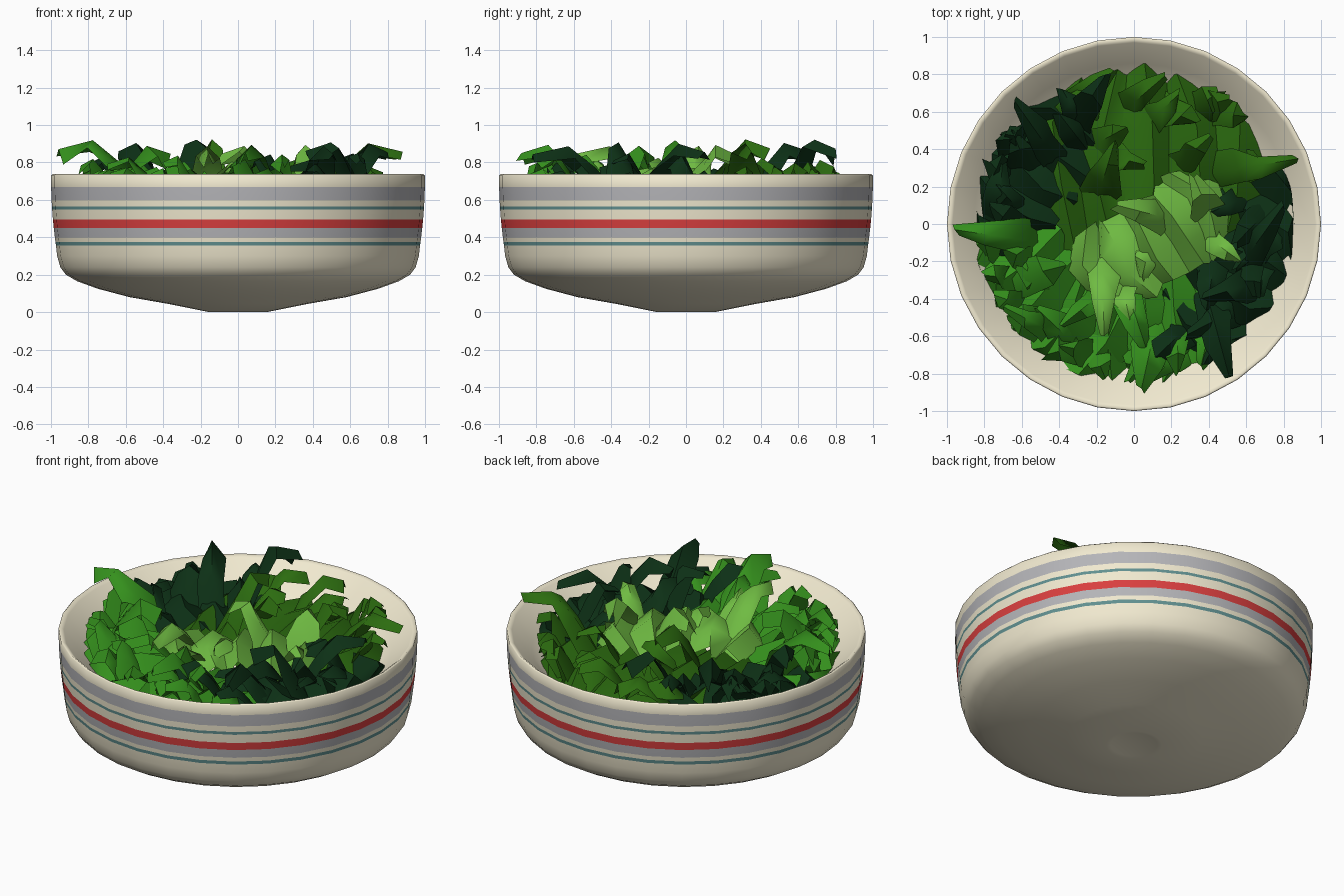
import bpy, bmesh, math, random
from mathutils import Vector, Matrix

if "Cube" in bpy.data.objects:
    bpy.data.objects.remove(bpy.data.objects["Cube"])

random.seed(11)


def mat(name, *rgb):
    m = bpy.data.materials.new(name)
    m.diffuse_color = (*rgb, 1)
    m.use_nodes = True
    m.node_tree.nodes["Principled BSDF"].inputs["Base Color"].default_value = m.diffuse_color
    return m


cream = mat("cream", .88, .82, .63)
grey = mat("stripe_grey", .46, .46, .48)
teal = mat("stripe_teal", .12, .28, .28)
red = mat("stripe_red", .7, .05, .05)
light = mat("leaf_light", .16, .5, .055)
green = mat("leaf_green", .035, .28, .012)
olive = mat("leaf_olive", .025, .15, .005)
dark = mat("leaf_dark", .004, .03, .008)


def finish(bm, name, mats, angle):
    me = bpy.data.meshes.new(name)
    bm.to_mesh(me)
    bm.free()
    for m in mats:
        me.materials.append(m)
    ob = bpy.data.objects.new(name, me)
    bpy.context.collection.objects.link(ob)
    bpy.ops.object.select_all(action='DESELECT')
    ob.select_set(True)
    bpy.context.view_layer.objects.active = ob
    bpy.ops.object.shade_smooth_by_angle(angle=math.radians(angle))


# Bowl: turned profile, painted bands given as (bottom, top, material slot)
SEG = 32
bands = [(.355, .375, 2), (.4, .45, 1), (.45, .495, 3), (.548, .565, 2), (.6, .67, 1)]
under = [(0, .012), (.13, .005), (.155, 0), (.38, .045), (.58, .08),
         (.75, .125), (.86, .165), (.92, .2), (.95, .24), (.967, .3)]
inside = [(.992, .737), (.97, .722), (.86, .62), (.74, .5), (.42, .36), (0, .31)]
wall = [(1 - .19 * (.73 - z) ** 2, z)
        for z in sorted({e for b in bands for e in b[:2]} | {.73})]
profile = under + wall + inside
bm = bmesh.new()
rings = []
for r, z in profile:
    if r == 0:
        rings.append([bm.verts.new((0, 0, z))] * SEG)
    else:
        rings.append([bm.verts.new((r * math.cos(a), r * math.sin(a), z))
                      for a in (2 * math.pi * i / SEG for i in range(SEG))])
for k in range(len(rings) - 1):
    mid = (profile[k][1] + profile[k + 1][1]) / 2
    on_wall = len(under) <= k < len(under) + len(wall) - 1
    slot = next((s for lo, hi, s in bands if on_wall and lo < mid < hi), 0)
    for i in range(SEG):
        j = (i + 1) % SEG
        quad = [rings[k][i], rings[k][j], rings[k + 1][j], rings[k + 1][i]]
        bm.faces.new(list(dict.fromkeys(quad))).material_index = slot
bmesh.ops.recalc_face_normals(bm, faces=bm.faces)
finish(bm, "bowl", [cream, grey, teal, red], 100)


def clamp(p, rmax):
    r = math.hypot(p.x, p.y)
    if r > rmax:
        p.x *= rmax / r
        p.y *= rmax / r
    return p


def skin(bm, rows):
    for a, b in zip(rows, rows[1:]):
        for i in range(len(a) - 1):
            bm.faces.new((a[i], a[i + 1], b[i + 1], b[i]))


def sheet(bm, centre, rot, hl, hw, z, n=11, m=4):
    """Ruffled leaf sheet, pleated along its length."""
    rows = []
    for j in range(m):
        row = []
        v = 2 * j / (m - 1) - 1
        for i in range(n):
            u = 2 * i / (n - 1) - 1
            p = centre + rot @ Vector((u * hl * (1 - .25 * v * v), v * hw, 0))
            p.x += random.uniform(-.03, .03)
            p.y += random.uniform(-.03, .03)
            p.z = z + (.04 if i % 2 else -.04) + random.uniform(-.025, .025) \
                - .06 * v * v - .04 * u * u
            row.append(bm.verts.new(clamp(p, .86)))
        rows.append(row)
    skin(bm, rows)


def blade(bm, a, b, top, width, base=.6):
    """Folded leaf that climbs from a broad foot and bends over at its tip."""
    d = (b - a).normalized()
    side = Vector((-d.y, d.x, 0))
    rows = []
    for t, h, w in ((0, 0, 1.3), (.3, .6, 1.2), (.6, 1, .85), (1, .85, .3)):
        row = []
        for s in (-1, 0, 1):
            p = a.lerp(b, t) + side * s * w * width * random.uniform(.7, 1.3)
            p += d * s * width * random.uniform(-.5, .5)
            p.z = base + (top - base) * h - abs(s) * width * random.uniform(.3, 1.2)
            row.append(bm.verts.new(clamp(p, .97 if t > .4 else .83)))
        rows.append(row)
    skin(bm, rows)


# Leaf clumps: sheet centre, turn, half length, half width, height,
# heading of the small blades, and the long blades from root to tip
clumps = [
    ("back_leaf", olive, .08, .36, 0, .64, .54, .63, 15,
     [(.42, .27, .88, .35), (-.2, .12, -.1, .45)]),
    ("left_dark_leaf", dark, -.56, .25, 60, .50, .28, .65, 120,
     [(-.40, .32, -.64, .66), (-.33, .52, -.15, .80)]),
    ("front_left_leaf", green, -.52, -.42, -45, .55, .36, .65, 165,
     [(-.50, -.10, -.96, -.03), (-.68, -.3, -.36, -.22)]),
    ("front_leaf", green, .05, -.55, 0, .48, .34, .63, 250,
     [(.12, -.52, .04, -.88)]),
    ("right_dark_leaf", dark, .62, -.18, 60, .60, .30, .65, 240,
     [(.38, -.34, .51, -.82), (.70, -.3, .36, -.4), (.55, -.25, .8, .1)]),
    ("centre_light_leaf", light, .10, -.10, 32, .46, .25, .72, 285,
     [(-.17, -.12, -.16, -.60), (.22, .02, -.09, .1), (.42, .02, .32, .25)]),
]
for name, material, cx, cy, turn, hl, hw, z, heading, longs in clumps:
    bm = bmesh.new()
    centre = Vector((cx, cy, 0))
    rot = Matrix.Rotation(math.radians(turn), 3, 'Z')
    sheet(bm, centre, rot, hl, hw, z)
    count = 3 if material == light else round(hl * 18)
    for k in range(count):
        u = -.85 + 1.7 * (k + .5) / count
        v = random.uniform(-.2 if material == olive else -.75, .7)
        p = clamp(centre + rot @ Vector((u * hl, v * hw, 0)), .72)
        ang = math.radians(heading + random.uniform(-40, 40))
        step = Vector((math.cos(ang), math.sin(ang), 0)) * random.uniform(.2, .34)
        q = clamp(p + step, .84)
        if (q - p).length > .12:
            blade(bm, p, q, random.uniform(.72, .85), random.uniform(.055, .085), z - .06)
    for x0, y0, x1, y1 in longs:
        blade(bm, Vector((x0, y0, 0)), Vector((x1, y1, 0)),
              random.uniform(.88, .94), random.uniform(.065, .085))
    finish(bm, name, [material], 60)
